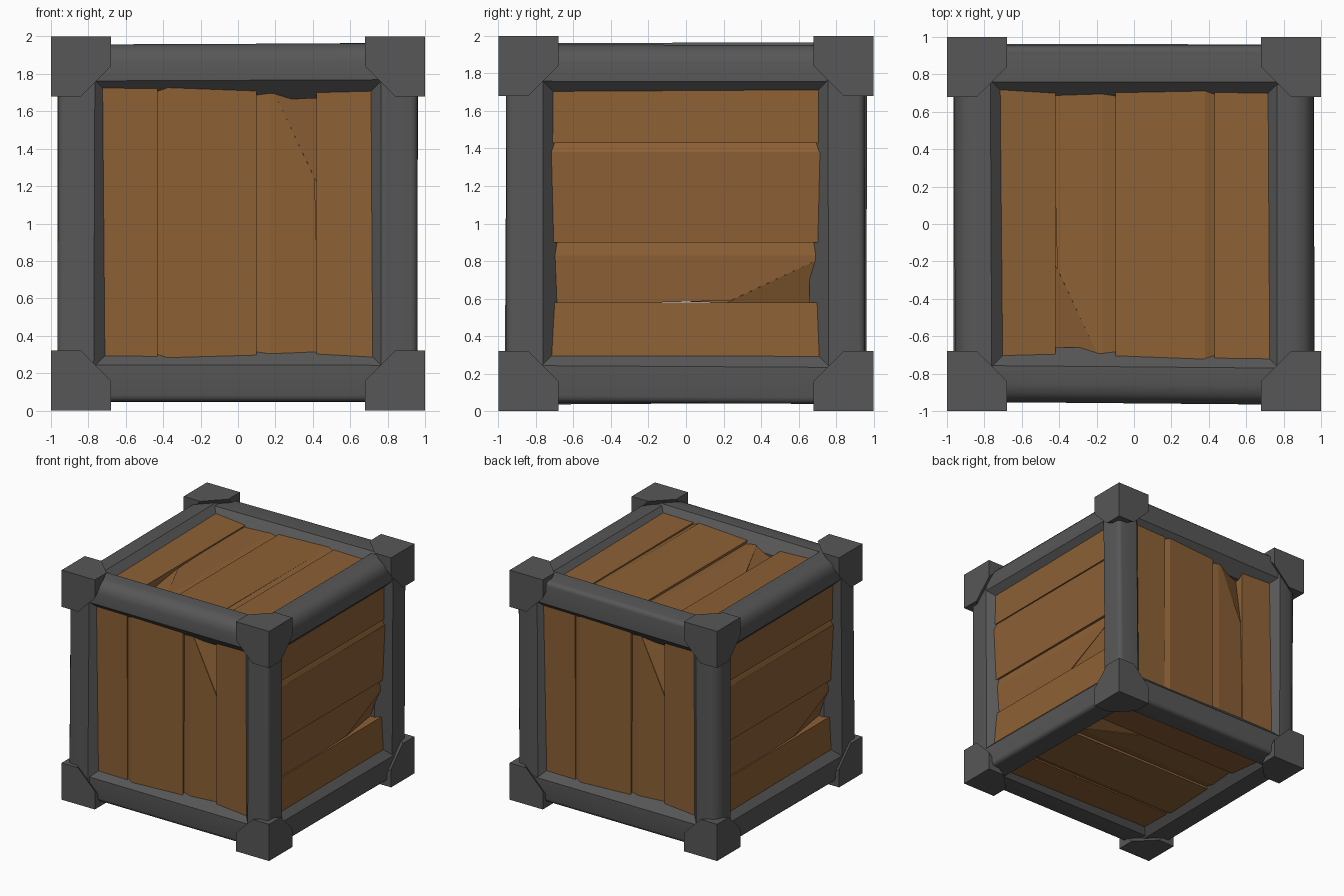
import bpy, bmesh, math, random
from mathutils import Vector

if "Cube" in bpy.data.objects:
    bpy.data.objects.remove(bpy.data.objects["Cube"])

random.seed(4)
UP = Vector((0, 0, 1))


def material(name, rgb):
    m = bpy.data.materials.new(name)
    m.diffuse_color = (*rgb, 1)
    m.use_nodes = True
    m.node_tree.nodes["Principled BSDF"].inputs["Base Color"].default_value = m.diffuse_color
    return m


WOOD = material("brown wood", (0.265, 0.118, 0.036))
METAL = material("grey metal", (0.095, 0.095, 0.095))


def finish(bm, name, mat, smooth=None):
    bmesh.ops.recalc_face_normals(bm, faces=bm.faces[:])
    me = bpy.data.meshes.new(name)
    bm.to_mesh(me)
    bm.free()
    me.materials.append(mat)
    ob = bpy.data.objects.new(name, me)
    bpy.context.collection.objects.link(ob)
    if smooth:
        bpy.ops.object.select_all(action='DESELECT')
        ob.select_set(True)
        bpy.context.view_layer.objects.active = ob
        bpy.ops.object.shade_smooth_by_angle(angle=math.radians(smooth))
    return ob


def loft(bm, ring_a, ring_b):
    """Closed solid between two rings of the same length."""
    a = [bm.verts.new(p) for p in ring_a]
    b = [bm.verts.new(p) for p in ring_b]
    bm.faces.new(a)
    bm.faces.new(b[::-1])
    n = len(a)
    for i in range(n):
        bm.faces.new((a[i], b[i], b[(i + 1) % n], a[(i + 1) % n]))


# Plank panel: outlines in (across, along, height out from the crate centre)
E = 0.75
PLANKS = [
    [(-E, -E, .905), (-.43, -E, .908), (-.43, E, .912), (-E, E, .915)],
    [(-.43, -E, .898), (-.38, -E, .915), (-.38, E, .915), (-.43, E, .898)],
    [(-.38, -E, .915), (.10, -E, .902), (.10, E, .902), (-.38, E, .918)],
    [(.10, -E, .885), (.17, -E, .895), (.17, E, .890), (.10, E, .880)],
    # plank with a broken corner and a thin crack
    [(.17, -E, .895), (.42, -E, .885), (.42, -.15, .885), (.41, .24, .884),
     (.17, E, .890)],
    # sunken splintered corner
    [(.42, .22, .878), (.42, E, .80), (.17, E, .888)],
    [(.42, -E, .897), (E, -E, .915), (E, E, .905), (.42, E, .895)],
]
SIDES = {
    "front": ((1, 0, 0), (0, 0, 1)),
    "back": ((-1, 0, 0), (0, 0, 1)),
    "right": ((0, 0, -1), (0, 1, 0)),
    "left": ((0, 0, -1), (0, -1, 0)),
    "top": ((-1, 0, 0), (0, -1, 0)),
    "bottom": ((0, 1, 0), (1, 0, 0)),
}
for side, (u, v) in SIDES.items():
    u, v = Vector(u), Vector(v)
    n = u.cross(v)
    bm = bmesh.new()
    for plank in PLANKS:
        loft(bm, [u * a + v * b + n * c + UP for a, b, c in plank],
             [u * a + v * b + n * 0.76 + UP for a, b, c in plank])
    finish(bm, side + "_planks", WOOD)


# Frame beams: bevelled inside, rounded along the outer edge
def beam_profile(r, out=0.96, inner=0.765, depth=0.1):
    pts = [(inner - depth, inner - depth), (inner - depth, out - depth),
           (inner, out)]
    for i in range(4):
        t = math.radians(90 - 30 * i)
        pts.append((out - r + r * math.cos(t), out - r + r * math.sin(t)))
    return pts + [(out, inner), (out - depth, inner - depth)]


# (axis, sign, sign) of the beams worn rounder than the others
WORN = {(1, 1, 1), (1, -1, 1), (0, -1, 1), (2, -1, 1)}
for axis in range(3):
    others = [i for i in range(3) if i != axis]
    for s in (-1, 1):
        for t in (-1, 1):
            prof = beam_profile(0.10 if (axis, s, t) in WORN else 0.035)
            rings = []
            for end in (-0.88, 0.88):
                da, db = (random.uniform(-.01, .008) for _ in range(2))
                ring = []
                for a, b in prof:
                    p = Vector()
                    p[axis] = end
                    p[others[0]] = s * (a + da)
                    p[others[1]] = t * (b + db)
                    ring.append(p + UP)
                rings.append(ring)
            bm = bmesh.new()
            loft(bm, *rings)
            finish(bm, "frame_beam_" + "xyz"[axis], METAL, 35)

# Corner caps: cubes with the inward corner of every face cut off
FACE = [(1, 1), (1, .68), (.84, .68), (.68, .84), (.68, 1)]
for x in (-1, 1):
    for y in (-1, 1):
        for z in (-1, 1):
            pts = set()
            for a, b in FACE:
                pts |= {(1, a, b), (b, 1, a), (a, b, 1)}
            bm = bmesh.new()
            for p in sorted(pts):
                bm.verts.new((p[0] * x, p[1] * y, p[2] * z + 1))
            bmesh.ops.convex_hull(bm, input=bm.verts[:])
            bmesh.ops.dissolve_limit(bm, angle_limit=0.02,
                                     verts=bm.verts[:], edges=bm.edges[:])
            finish(bm, "corner_cap", METAL)
